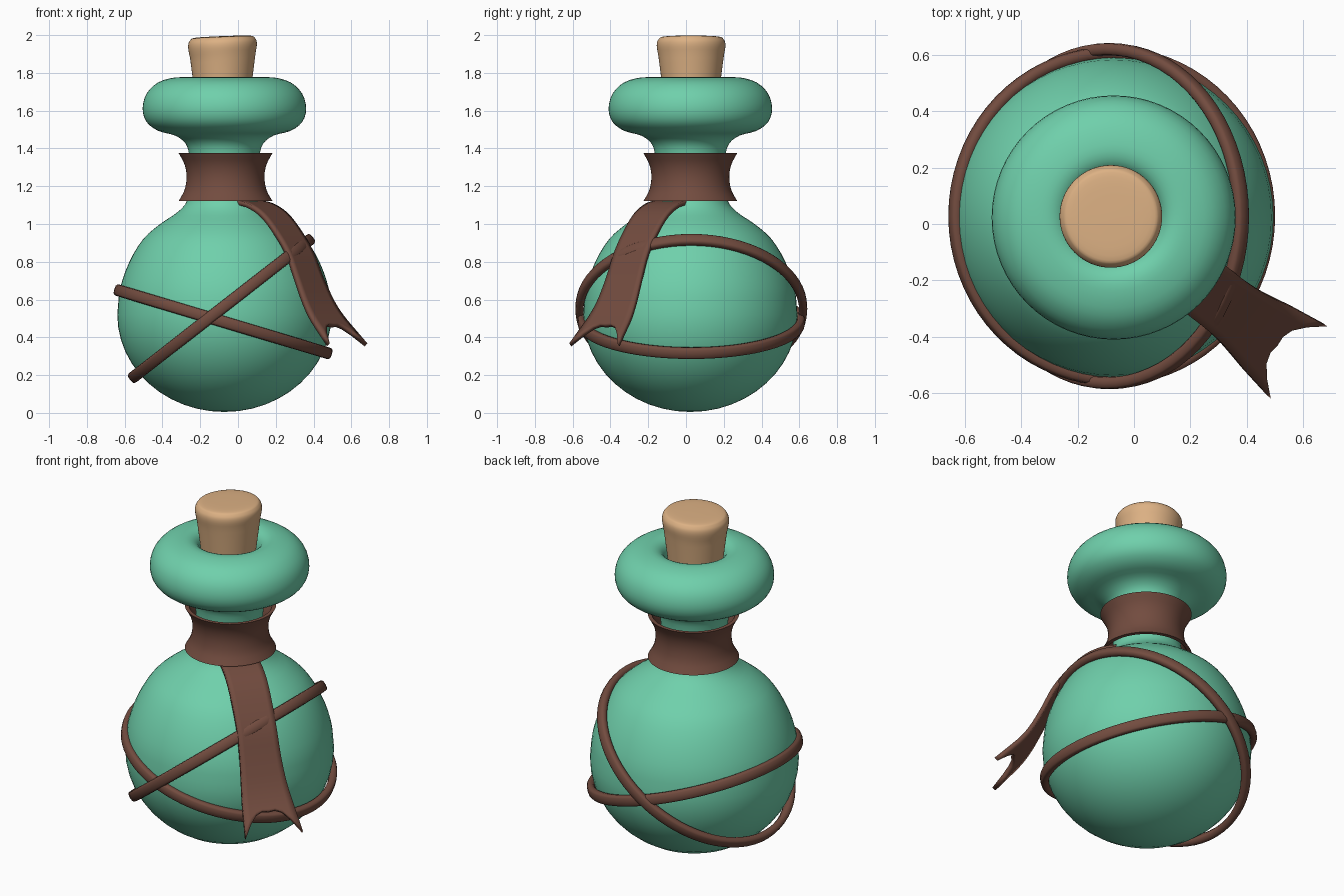
import bpy, bmesh
from math import sin, cos, pi, radians, copysign, atan2
from mathutils import Vector

if "Cube" in bpy.data.objects:
    bpy.data.objects.remove(bpy.data.objects["Cube"])

CX, CY = -0.072, 0.023


def material(name, rgb):
    m = bpy.data.materials.new(name)
    m.diffuse_color = (*rgb, 1)
    m.use_nodes = True
    m.node_tree.nodes["Principled BSDF"].inputs["Base Color"].default_value = m.diffuse_color
    return m


GLASS = material("green_glass", (0.16, 0.63, 0.41))
LEATHER = material("brown_leather", (0.17, 0.072, 0.05))
CORK = material("cork", (0.72, 0.44, 0.23))


def spline(pts, n):
    """Catmull-Rom curve through the points, n steps per span."""
    P = [Vector(p) for p in pts]
    P = [2 * P[0] - P[1]] + P + [2 * P[-1] - P[-2]]
    out = []
    for a, b, c, d in zip(P, P[1:], P[2:], P[3:]):
        for i in range(n):
            t = i / n
            out.append(0.5 * (2 * b + (c - a) * t + (2 * a - 5 * b + 4 * c - d) * t * t
                              + (3 * b - a - 3 * c + d) * t ** 3))
    return out + [P[-2]]


def make(name, verts, faces, mat, angle=40):
    me = bpy.data.meshes.new(name)
    me.from_pydata([tuple(v) for v in verts], [], faces)
    bm = bmesh.new()
    bm.from_mesh(me)
    bmesh.ops.remove_doubles(bm, verts=bm.verts, dist=1e-5)
    bmesh.ops.recalc_face_normals(bm, faces=bm.faces)
    bm.to_mesh(me)
    bm.free()
    me.materials.append(mat)
    ob = bpy.data.objects.new(name, me)
    bpy.context.collection.objects.link(ob)
    bpy.ops.object.select_all(action='DESELECT')
    ob.select_set(True)
    bpy.context.view_layer.objects.active = ob
    bpy.ops.object.shade_smooth_by_angle(angle=radians(angle))
    return ob


def lathe(name, prof, mat, closed=False, segs=64, x=CX, y=CY):
    n = len(prof)
    verts = [(r * cos(2 * pi * s / segs), r * sin(2 * pi * s / segs), z)
             for s in range(segs) for r, z in prof]
    faces = []
    for s in range(segs):
        a, b = s * n, (s + 1) % segs * n
        for i in range(n if closed else n - 1):
            j = (i + 1) % n
            faces.append((a + i, b + i, b + j, a + j))
    ob = make(name, verts, faces, mat)
    ob.location = (x, y, 0)
    return ob


# Bottle: rounded belly, neck, fat lip and open mouth
belly = [(0.567 * sin(a * pi / 24), 0.52 - 0.515 * cos(a * pi / 24)) for a in range(13)]
upper = spline([(0.567, 0.52), (0.552, 0.66), (0.503, 0.80), (0.43, 0.92), (0.34, 1.0),
                (0.245, 1.065), (0.195, 1.13), (0.18, 1.25), (0.186, 1.36), (0.205, 1.425),
                (0.26, 1.468), (0.35, 1.493), (0.412, 1.54), (0.433, 1.61), (0.412, 1.69),
                (0.35, 1.75), (0.26, 1.776), (0.2, 1.768), (0.165, 1.73), (0.15, 1.65)], 3)
bottle = lathe("bottle", belly + [tuple(p) for p in upper[1:]], GLASS)

# Cork stopper with a slightly slanted top
cork_side = spline([(0.14, 1.62), (0.158, 1.77), (0.172, 1.88), (0.182, 1.945),
                    (0.172, 1.978), (0.14, 1.992), (0.0, 1.995)], 4)
cork = lathe("cork_stopper", [(0, 1.62)] + [tuple(p) for p in cork_side], CORK, x=-0.082, y=0.027)
for v in cork.data.vertices:
    if v.co.z > 1.9:
        v.co.z += 0.04 * v.co.x

# Leather neck wrap, flared at both ends
outer = [tuple(p) for p in spline([(0.248, 1.122), (0.217, 1.18), (0.206, 1.25),
                                   (0.217, 1.315), (0.248, 1.375)], 3)]
inner = [(r - 0.022, z) for r, z in reversed(outer)]
lathe("neck_wrap", outer + inner, LEATHER, closed=True, x=-0.066)


# Two tilted cords around the belly
def cord(name, left, right, segs=72, sides=12):
    (x0, z0), (x1, z1) = left, right
    length = ((x1 - x0) ** 2 + (z1 - z0) ** 2) ** 0.5
    verts, faces = [], []
    for s in range(segs):
        a = 2 * pi * s / segs
        for k in range(sides):
            b = 2 * pi * k / sides
            p, q = [copysign(abs(f) ** 0.65, f) for f in (cos(b), sin(b))]
            r = length / 2 - 0.022 + 0.022 * p
            verts.append((r * cos(a), r * sin(a), 0.031 * q))
            faces.append((s * sides + k, s * sides + (k + 1) % sides,
                          (s + 1) % segs * sides + (k + 1) % sides, (s + 1) % segs * sides + k))
    ob = make(name, verts, faces, LEATHER, 60)
    ob.rotation_euler = (0, -atan2(z1 - z0, x1 - x0), 0)
    ob.location = ((x0 + x1) / 2, 0.028, (z0 + z1) / 2)


cord("cord_low", (-0.655, 0.655), (0.497, 0.31))
cord("cord_steep", (-0.572, 0.175), (0.397, 0.93))

# Hanging ribbon with a swallow-tail end: (reach, height, half width)
path = spline([(0.15, 1.115, 0.105), (0.24, 1.098, 0.108), (0.335, 1.047, 0.11),
               (0.425, 0.955, 0.11), (0.505, 0.845, 0.11), (0.57, 0.706, 0.115),
               (0.635, 0.58, 0.127), (0.705, 0.485, 0.142), (0.825, 0.36, 0.162)], 4)
cols = [-1, -0.75, -0.5, -0.25, 0, 0.25, 0.5, 0.75, 1]
cut = [1, 0.55, 0.27, 0.17, 0.2, 0.17, 0.27, 0.55, 1]
out, side = Vector((0.788, -0.616, 0)), Vector((0.616, 0.788, 0))
body_rows = path[:-4]
verts = []
for r, z, w in body_rows:
    verts += [Vector((CX, CY, z)) + out * r + side * w * c for c in cols]
r0, z0, w0 = body_rows[-1]
for t in (0.33, 0.67, 1):
    for c, k in zip(cols, cut):
        f = t * k
        r, z, w = Vector((r0, z0, w0)).lerp(path[-1], f)
        verts.append(Vector((CX, CY, z)) + out * r + side * w * c)
nc = len(cols)
faces = [(i * nc + j, i * nc + j + 1, (i + 1) * nc + j + 1, (i + 1) * nc + j)
         for i in range(len(body_rows) + 2) for j in range(nc - 1)]
ribbon = make("ribbon", verts, faces, LEATHER)
mod = ribbon.modifiers.new("thickness", 'SOLIDIFY')
mod.thickness = 0.024
mod.offset = 0
